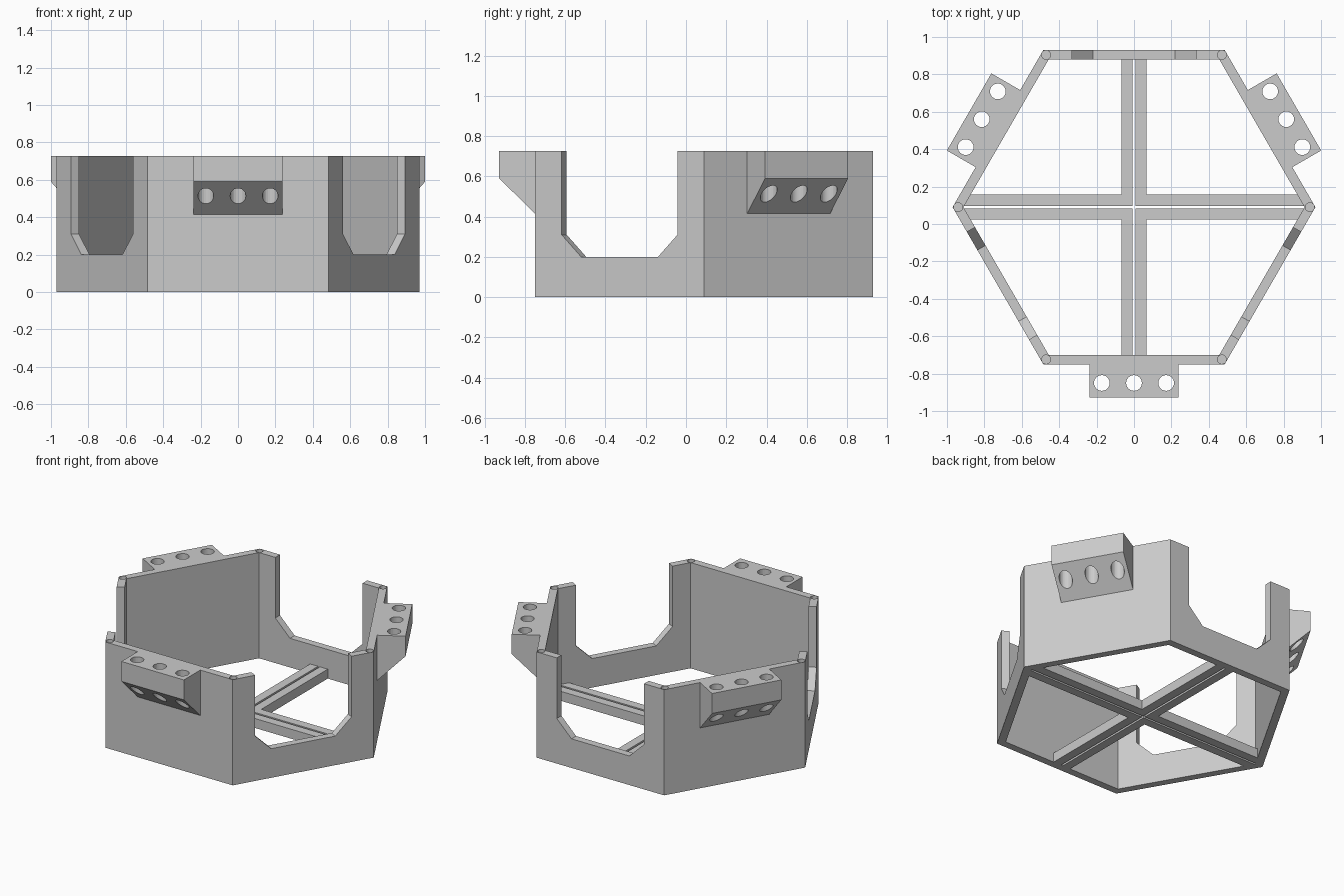
import bpy, bmesh
from math import sin, cos, pi, radians, sqrt
from mathutils import Vector, Matrix

cube = bpy.data.objects.get("Cube")
if cube:
    bpy.data.objects.remove(cube, do_unlink=True)

CENTRE_Y = 0.09
RADIUS, APOTHEM = 0.97, 0.84
INNER_RADIUS = 0.912
HEIGHT = 0.727
UP = Vector((0, 0, 1))
HOME = Matrix.Translation((0, CENTRE_Y, 0))

grey = bpy.data.materials.new("plain grey")
grey.use_nodes = True
grey.diffuse_color = (0.6, 0.6, 0.6, 1)
grey.node_tree.nodes["Principled BSDF"].inputs["Base Color"].default_value = (0.6, 0.6, 0.6, 1)


def prism(name, points, sweep, matrix=HOME):
    """Sweep a flat outline along a vector."""
    bm = bmesh.new()
    face = bm.faces.new([bm.verts.new(p) for p in points])
    moved = bmesh.ops.extrude_face_region(bm, geom=[face])["geom"]
    bmesh.ops.translate(bm, vec=sweep, verts=[v for v in moved if isinstance(v, bmesh.types.BMVert)])
    bm.transform(matrix)
    bmesh.ops.recalc_face_normals(bm, faces=bm.faces)
    mesh = bpy.data.meshes.new(name)
    bm.to_mesh(mesh)
    bm.free()
    mesh.materials.append(grey)
    obj = bpy.data.objects.new(name, mesh)
    bpy.context.collection.objects.link(obj)
    return obj


def ring(radius, sides, x=0, y=0, z=0):
    return [Vector((x + radius * cos(2 * pi * i / sides), y + radius * sin(2 * pi * i / sides), z))
            for i in range(sides)]


def cut(target, cutters):
    """Subtract the cutters, bake the result and delete them."""
    for c in cutters:
        c.hide_render = True
        mod = target.modifiers.new("cut", 'BOOLEAN')
        mod.operation, mod.solver, mod.object = 'DIFFERENCE', 'EXACT', c
    graph = bpy.context.evaluated_depsgraph_get()
    baked = bpy.data.meshes.new_from_object(target.evaluated_get(graph))
    target.modifiers.clear()
    target.data = baked
    for c in cutters:
        bpy.data.objects.remove(c, do_unlink=True)


def wall_frame(degrees):
    """Local x runs along the wall, local y points outward."""
    return HOME @ Matrix.Rotation(radians(degrees - 90), 4, 'Z')


# Hexagonal wall with notches in every second side and corner sockets
wall = prism("hexagon_wall", ring(RADIUS, 6), UP * HEIGHT)
cutters = [prism("inside_cutter", ring(INNER_RADIUS, 6, z=-0.1), UP)]
half_notch = [(0.22, 0.2), (0.332, 0.31), (0.332, 0.9)]
notch = half_notch + [(-u, z) for u, z in reversed(half_notch)]
for degrees in (90, 210, 330):
    cutters.append(prism("notch_cutter", [Vector((u, 0.7, z)) for u, z in notch],
                         Vector((0, 0.25, 0)), wall_frame(degrees)))
for corner in ring(0.94, 6):
    cutters.append(prism("socket_cutter", ring(0.024, 16, corner.x, corner.y, HEIGHT - 0.1), UP))
cut(wall, cutters)

# Wedge brackets with three vertical holes on the other sides
bracket_profile = [(0.82, 0.395), (0.84, 0.415), (1.018, 0.59), (1.018, HEIGHT), (0.82, HEIGHT)]
for label, degrees in (("front", 270), ("left", 30), ("right", 150)):
    frame = wall_frame(degrees)
    bracket = prism(label + "_bracket", [Vector((-0.238, v, z)) for v, z in bracket_profile],
                    Vector((0.476, 0, 0)), frame)
    cut(bracket, [prism("hole_cutter", ring(0.042, 24, u, 0.94, 0.2), UP, frame)
                  for u in (-0.172, 0, 0.172)])

# Floor cross: four angle strips separated by narrow slots
SLOT, EDGE = 0.007, 0.067
reach = INNER_RADIUS + 0.01
strip = [(SLOT, SLOT), (reach - SLOT / sqrt(3), SLOT), (reach - EDGE / sqrt(3), EDGE),
         (EDGE, EDGE), (EDGE, 0.8), (SLOT, 0.8)]
for back, sy in (("back", 1), ("front", -1)):
    for side, sx in (("left", 1), ("right", -1)):
        prism(f"{back}_{side}_cross_strip", [Vector((x * sx, y * sy, 0)) for x, y in strip], UP * 0.065)
